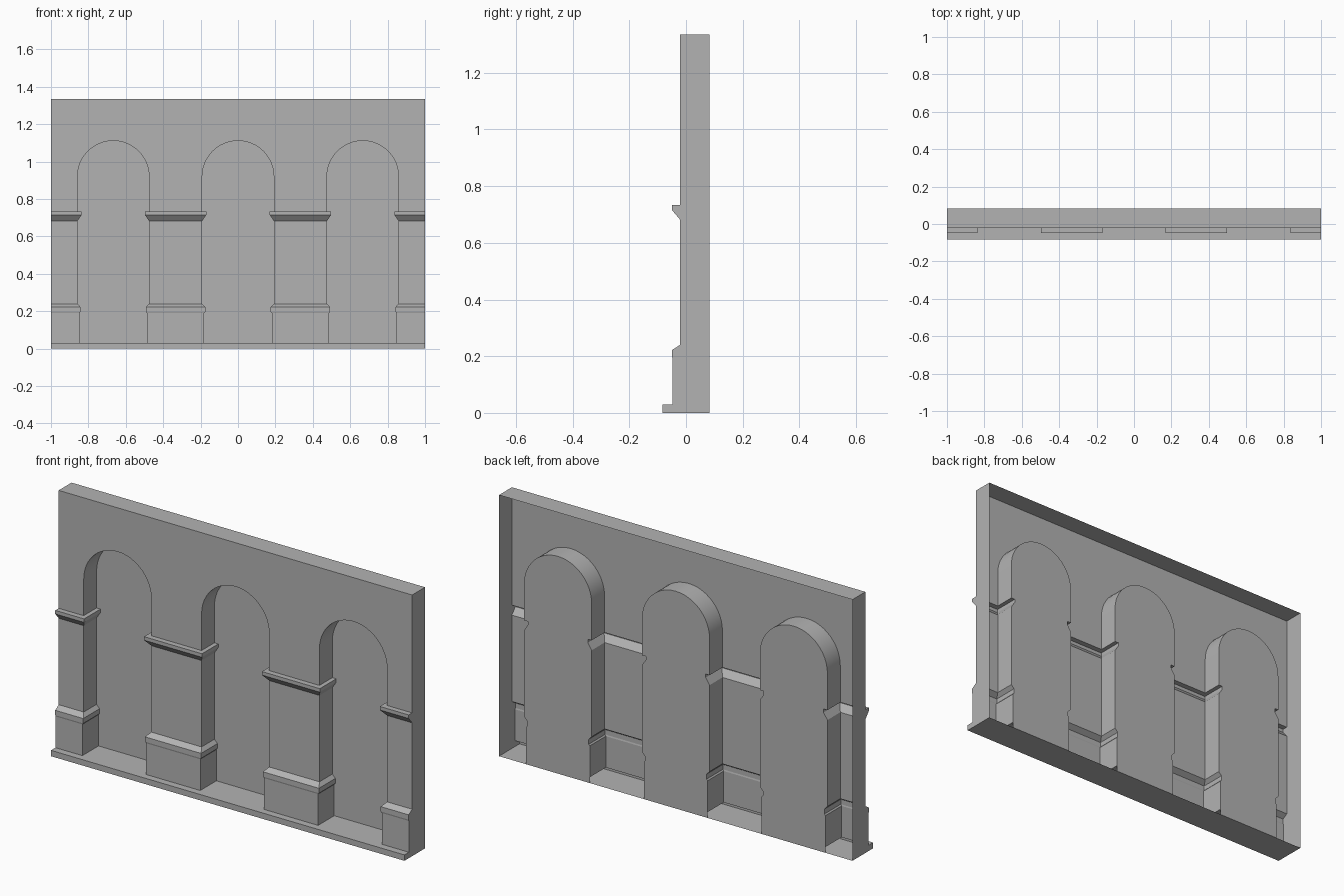
import bpy, bmesh, math
from mathutils import Vector

if "Cube" in bpy.data.objects:
    bpy.data.objects.remove(bpy.data.objects["Cube"])

stone = bpy.data.materials.new("grey stone")
stone.use_nodes = True
COLOR = (0.45, 0.45, 0.45, 1)
stone.diffuse_color = COLOR
stone.node_tree.nodes["Principled BSDF"].inputs["Base Color"].default_value = COLOR

WALL, BACK, LEDGE = -0.021, 0.083, -0.083
TOP, STEP, SPRING, RADIUS, SEGS = 1.336, 0.03, 0.92, 0.1915, 24
BAYS = (-0.667, 0, 0.667)

# pier profile: forward offset, sideways offset, height
PROFILE = [(0.026, 0.011, STEP), (0.026, 0.011, 0.19), (0.028, 0.017, 0.197),
           (0.028, 0.017, 0.222), (0, 0, 0.24), (0, 0, 0.682),
           (0.028, 0.022, 0.715), (0.028, 0.022, 0.733), (0, 0, 0.733), (0, 0, SPRING)]


class Part:
    """Collects sheet faces, each turned towards a given direction."""
    def __init__(self, name):
        self.name, self.bm = name, bmesh.new()

    def face(self, points, facing):
        f = self.bm.faces.new([self.bm.verts.new(p) for p in points])
        f.normal_update()
        if f.normal.dot(Vector(facing)) < 0:
            f.normal_flip()

    def finish(self, smooth=False):
        bmesh.ops.remove_doubles(self.bm, verts=self.bm.verts, dist=0.0002)
        mesh = bpy.data.meshes.new(self.name)
        self.bm.to_mesh(mesh)
        self.bm.free()
        mesh.materials.append(stone)
        obj = bpy.data.objects.new(self.name, mesh)
        bpy.context.collection.objects.link(obj)
        if smooth:
            bpy.ops.object.select_all(action='DESELECT')
            obj.select_set(True)
            bpy.context.view_layer.objects.active = obj
            bpy.ops.object.shade_smooth_by_angle(angle=math.radians(30))


def arch(cx):
    steps = [math.pi * (1 - i / SEGS) for i in range(SEGS + 1)]
    return [(cx + RADIUS * math.cos(a), SPRING + RADIUS * math.sin(a)) for a in steps]


# piers: moulded front with returns into the niches, plain at the wall ends
edges = [-1] + [cx + s * RADIUS for cx in BAYS for s in (-1, 1)] + [1]
for n in range(4):
    left, right = edges[2 * n], edges[2 * n + 1]
    pier = Part(f"pier_{n + 1}")

    def section(row):
        out, side, z = row
        x0 = left - (side if n > 0 else 0)
        x1 = right + (side if n < 3 else 0)
        return [Vector(p) for p in ((x0, BACK, z), (x0, WALL - out, z),
                                    (x1, WALL - out, z), (x1, BACK, z))]

    for low, high in zip(PROFILE, PROFILE[1:]):
        a, b = section(low), section(high)
        tilt = high[1] < low[1]
        for k, way in enumerate(((-1, 0, 0), (0, -1, 0), (1, 0, 0))):
            if (k == 0 and n == 0) or (k == 2 and n == 3):
                continue
            facing = Vector(way) + Vector((0, 0, 0.3 if tilt else 0))
            pier.face([a[k], a[k + 1], b[k + 1], b[k]], facing)
    pier.face([(left, WALL, SPRING), (right, WALL, SPRING),
               (right, WALL, TOP), (left, WALL, TOP)], (0, -1, 0))
    pier.finish()

# bays: spandrel above the arch, curved soffit, recessed panel and floor
for n, cx in enumerate(BAYS):
    spandrel, soffit = Part(f"spandrel_{n + 1}"), Part(f"arch_soffit_{n + 1}")
    curve = arch(cx)
    for (xa, za), (xb, zb) in zip(curve, curve[1:]):
        spandrel.face([(xa, WALL, za), (xb, WALL, zb), (xb, WALL, TOP), (xa, WALL, TOP)],
                      (0, -1, 0))
        soffit.face([(xa, WALL, za), (xb, WALL, zb), (xb, BACK, zb), (xa, BACK, za)],
                    (cx - (xa + xb) / 2, 0, SPRING - (za + zb) / 2))
    spandrel.finish()
    soffit.finish(smooth=True)

    panel = Part(f"niche_panel_{n + 1}")
    rows = [(0, PROFILE[0][1], 0)] + PROFILE[:-1]
    outline = [(cx - RADIUS + s, z) for _, s, z in rows] + curve
    outline += [(cx + RADIUS - s, z) for _, s, z in reversed(rows)]
    panel.face([(x, BACK, z) for x, z in outline], (0, -1, 0))
    panel.finish()

    floor = Part(f"niche_floor_{n + 1}")
    half = RADIUS - PROFILE[0][1]
    front = WALL - PROFILE[0][0]
    floor.face([(cx - half, front, STEP), (cx + half, front, STEP),
                (cx + half, BACK, STEP), (cx - half, BACK, STEP)], (0, 0, 1))
    floor.finish()

# front step with the full-depth underside
step = Part("front_step")
front = WALL - PROFILE[0][0]
step.face([(-1, LEDGE, 0), (1, LEDGE, 0), (1, LEDGE, STEP), (-1, LEDGE, STEP)], (0, -1, 0))
step.face([(-1, LEDGE, STEP), (1, LEDGE, STEP), (1, front, STEP), (-1, front, STEP)], (0, 0, 1))
step.face([(-1, LEDGE, 0), (1, LEDGE, 0), (1, BACK, 0), (-1, BACK, 0)], (0, 0, -1))
step.finish()

# top cap and end walls
cap = Part("top_cap")
cap.face([(-1, WALL, TOP), (1, WALL, TOP), (1, BACK, TOP), (-1, BACK, TOP)], (0, 0, 1))
cap.finish()
for name, x in (("left_end", 1), ("right_end", -1)):
    end = Part(name)
    outline = [(BACK, 0), (LEDGE, 0), (LEDGE, STEP)]
    outline += [(WALL - out, z) for out, _, z in PROFILE] + [(WALL, TOP), (BACK, TOP)]
    end.face([(x, y, z) for y, z in outline], (x, 0, 0))
    end.finish()
